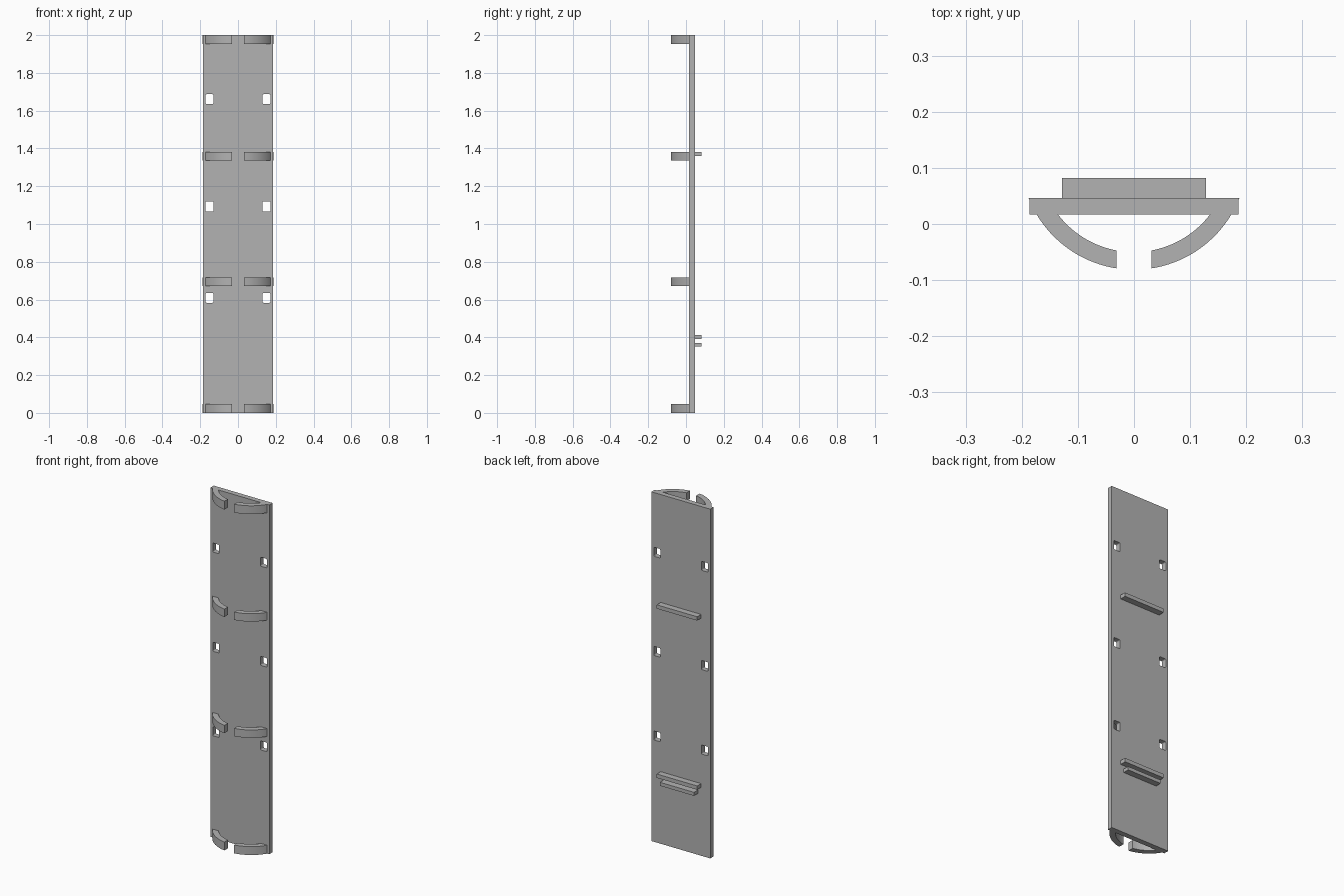
import bpy, bmesh, math

cube = bpy.data.objects.get("Cube")
if cube:
    bpy.data.objects.remove(cube, do_unlink=True)

# Single matte grey
grey = bpy.data.materials.new("plain_grey")
grey.use_nodes = True
colour = (0.45, 0.45, 0.45, 1)
grey.diffuse_color = colour
grey.node_tree.nodes["Principled BSDF"].inputs["Base Color"].default_value = colour

FRONT, BACK = 0.0165, 0.0465      # plate faces in y
HALF_W = 0.1865


def prism(name, points, axis, lo, hi):
    """Extrude a closed 2D profile along y (points are x,z) or z (points are x,y)."""
    bm = bmesh.new()
    if axis == "y":
        verts = [bm.verts.new((a, lo, b)) for a, b in points]
        move = (0, hi - lo, 0)
    else:
        verts = [bm.verts.new((a, b, lo)) for a, b in points]
        move = (0, 0, hi - lo)
    face = bm.faces.new(verts)
    out = bmesh.ops.extrude_face_region(bm, geom=[face])
    bmesh.ops.translate(bm, vec=move,
                        verts=[g for g in out["geom"] if isinstance(g, bmesh.types.BMVert)])
    bmesh.ops.recalc_face_normals(bm, faces=bm.faces[:])
    mesh = bpy.data.meshes.new(name)
    bm.to_mesh(mesh)
    bm.free()
    mesh.materials.append(grey)
    obj = bpy.data.objects.new(name, mesh)
    bpy.context.collection.objects.link(obj)
    return obj


def rect(x0, x1, z0, z1):
    return [(x0, z0), (x1, z0), (x1, z1), (x0, z1)]


def rounded_rect(cx, cz, w, h, r, steps=3):
    pts = []
    for i, (sx, sz) in enumerate([(1, 1), (-1, 1), (-1, -1), (1, -1)]):
        for k in range(steps + 1):
            a = math.pi / 2 * (i + k / steps)
            pts.append((cx + sx * (w / 2 - r) + r * math.cos(a),
                        cz + sz * (h / 2 - r) + r * math.sin(a)))
    return pts


# Back plate with six rounded slots cut through it
plate = prism("back_plate", rect(-HALF_W, HALF_W, 0, 2), "y", FRONT, BACK)
for z in (0.609, 1.093, 1.661):
    for side in (-1, 1):
        cutter = prism("slot_cutter", rounded_rect(side * 0.151, z, 0.041, 0.052, 0.005),
                       "y", FRONT - 0.05, BACK + 0.05)
        cutter.hide_render = True
        cut = plate.modifiers.new("slot", "BOOLEAN")
        cut.operation = "DIFFERENCE"
        cut.solver = "EXACT"
        cut.object = cutter
        bpy.context.view_layer.objects.active = plate
        bpy.ops.object.modifier_apply(modifier=cut.name)
        bpy.data.objects.remove(cutter, do_unlink=True)

# Curved clip arms: arcs that rise from the plate and leave a gap in the middle
CENTRE_Y, R_OUT, R_IN, GAP = 0.1205, 0.202, 0.1705, 0.031


def arc(radius, end_y, steps=20):
    a0 = math.asin(GAP / radius)
    a1 = math.acos((CENTRE_Y - end_y) / radius)
    angles = [a0 + (a1 - a0) * k / steps for k in range(steps + 1)]
    return [(radius * math.sin(a), CENTRE_Y - radius * math.cos(a)) for a in angles]


profile = arc(R_OUT, BACK - 0.0005) + arc(R_IN, BACK - 0.0005)[::-1]
for i, (z0, z1) in enumerate([(0, 0.048), (0.671, 0.716), (1.337, 1.382), (1.952, 2)]):
    for side, label in ((1, "left"), (-1, "right")):
        arm = prism(f"{label}_clip_arm_{i + 1}", [(side * x, y) for x, y in profile], "z", z0, z1)
        bpy.ops.object.select_all(action="DESELECT")
        arm.select_set(True)
        bpy.context.view_layer.objects.active = arm
        bpy.ops.object.shade_smooth_by_angle(angle=math.radians(30))

# Ledges across the back
for name, half, z0, z1 in [("upper_ledge", 0.128, 1.360, 1.382),
                           ("lower_ledge", 0.128, 0.391, 0.413),
                           ("short_ledge", 0.108, 0.351, 0.371)]:
    prism(name, rect(-half, half, z0, z1), "y", BACK - 0.002, 0.082)
